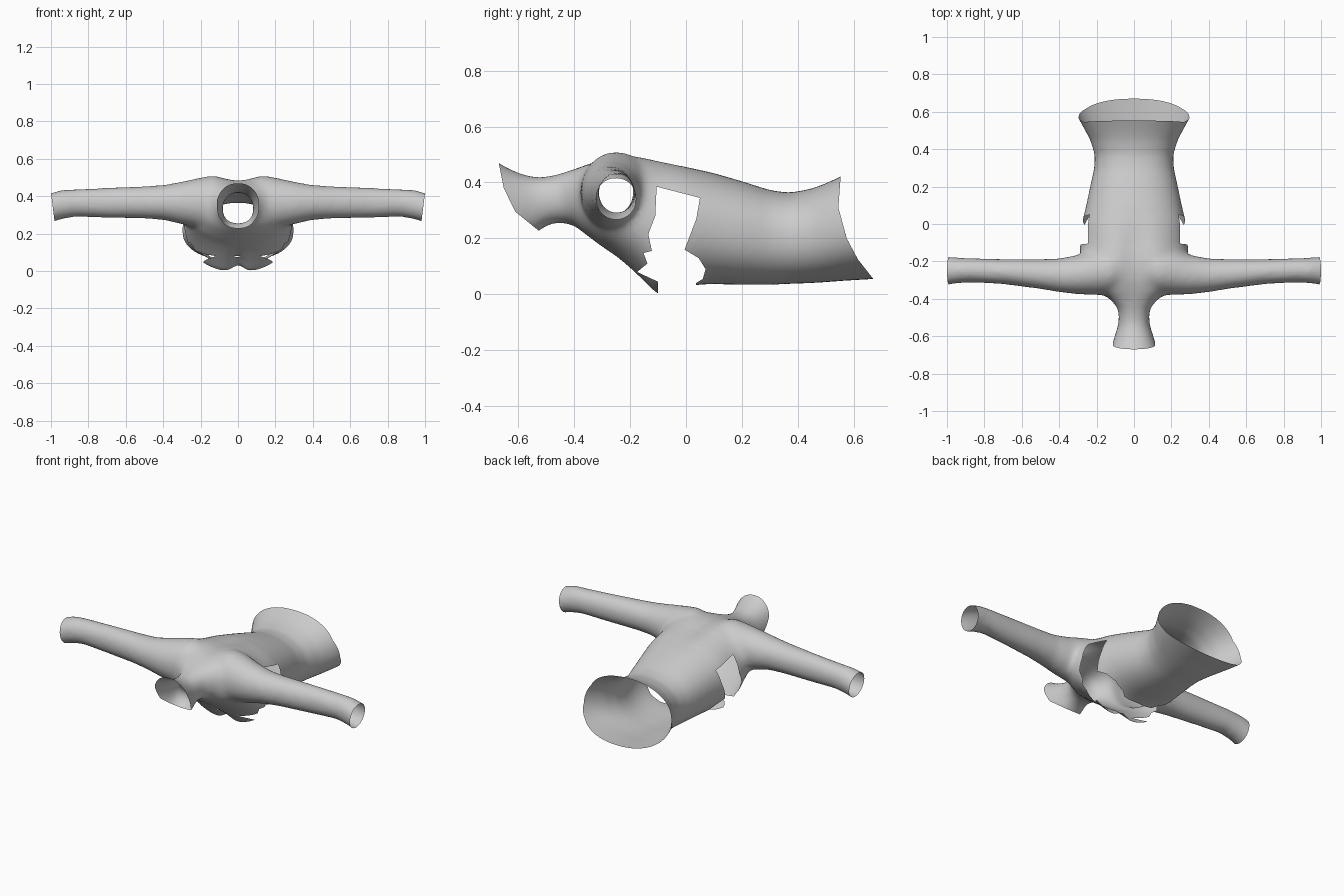
import bpy, bmesh, math
from mathutils import Vector

if "Cube" in bpy.data.objects:
    bpy.data.objects.remove(bpy.data.objects["Cube"])

N = 48

def loft(bm, rings):
    """Skin a list of rings into a closed tube with end caps."""
    vs = [[bm.verts.new(p) for p in r] for r in rings]
    faces = [bm.faces.new((a[i], a[(i + 1) % N], b[(i + 1) % N], b[i]))
             for a, b in zip(vs, vs[1:]) for i in range(N)]
    faces += [bm.faces.new(vs[0]), bm.faces.new(vs[-1])]
    bmesh.ops.recalc_face_normals(bm, faces=faces)

def oval(power):
    for i in range(N):
        a = 2 * math.pi * i / N
        c, s = math.cos(a), math.sin(a)
        yield (math.copysign(abs(c) ** (2 / power), c),
               math.copysign(abs(s) ** (2 / power), s))

def bump(v, centre, width):
    return math.exp(-((v - centre) / width) ** 2)

bm = bmesh.new()

# Trunk from neck to hips: y, half width, bottom z, top z
trunk = [(-.76, .15, .18, .52), (-.70, .135, .19, .49), (-.65, .12, .195, .458),
         (-.60, .104, .20, .435), (-.55, .088, .21, .421), (-.52, .083, .23, .42),
         (-.49, .082, .25, .423), (-.45, .088, .256, .434), (-.40, .13, .247, .452),
         (-.36, .20, .215, .47), (-.30, .265, .17, .494), (-.25, .28, .135, .506),
         (-.20, .287, .09, .51), (-.15, .29, .04, .503), (-.10, .288, -.012, .491),
         (-.05, .285, .0, .478), (0, .28, .02, .465), (.05, .268, .033, .45),
         (.10, .256, .036, .436), (.20, .235, .034, .405), (.30, .213, .034, .373),
         (.37, .21, .037, .363), (.45, .235, .04, .378), (.50, .262, .043, .397),
         (.56, .295, .048, .425), (.68, .35, .055, .49), (.76, .38, .06, .53)]
rings = []
for y, w, z0, z1 in trunk:
    ring = []
    for c, s in oval(2.2):
        x, z = w * c, (z0 + z1) / 2 + (z1 - z0) / 2 * s
        if s > 0:   # spine groove
            z -= .03 * bump(x, 0, .07) * bump(y, -.17, .17)
        else:       # chest cleft
            z += .045 * bump(x, 0, .035) * bump(y, -.1, .09)
        ring.append((x, y, z))
    rings.append(ring)
loft(bm, rings)

# Sleeves, mirrored: x, y range, z range
arm = [(.05, -.37, -.11, .22, .49), (.13, -.378, -.12, .22, .512), (.20, -.38, -.13, .225, .5),
       (.30, -.376, -.165, .25, .478), (.40, -.365, -.184, .273, .46),
       (.50, -.348, -.187, .28, .454), (.70, -.322, -.187, .284, .446),
       (.87, -.312, -.182, .29, .438), (.95, -.318, -.179, .275, .433),
       (1.0, -.327, -.174, .258, .417), (1.08, -.34, -.17, .24, .40)]
for side in (1, -1):
    loft(bm, [[(side * x, (y0 + y1) / 2 + (y1 - y0) / 2 * c, (z0 + z1) / 2 + (z1 - z0) / 2 * s)
               for c, s in oval(2)] for x, y0, y1, z0, z1 in arm])

mesh = bpy.data.meshes.new("garment_torso")
bm.to_mesh(mesh)
bm.free()
obj = bpy.data.objects.new("garment_torso", mesh)
bpy.context.collection.objects.link(obj)

# Fuse parts into one skin and soften the joints
rm = obj.modifiers.new("fuse", 'REMESH')
rm.mode, rm.voxel_size = 'VOXEL', .012
sm = obj.modifiers.new("soften", 'SMOOTH')
sm.factor, sm.iterations = .5, 22
ev = obj.evaluated_get(bpy.context.evaluated_depsgraph_get())
bm = bmesh.new()
bm.from_mesh(ev.to_mesh())
obj.modifiers.clear()

def slice_at(point, normal, clear=False):
    bmesh.ops.bisect_plane(bm, geom=bm.verts[:] + bm.edges[:] + bm.faces[:], dist=1e-5,
                           plane_co=point, plane_no=normal, clear_outer=clear)

def inside(y, z, poly):
    hit = False
    for (ya, za), (yb, zb) in zip(poly, poly[1:] + poly[:1]):
        if (za > z) != (zb > z) and y < (yb - ya) * (z - za) / (zb - za) + ya:
            hit = not hit
    return hit

# Sleeve openings
for side in (1, -1):
    slice_at((side, 0, .42), Vector((side * .16, 0, -.02)).normalized(), True)

# Neck opening, hip opening and the ragged missing band, as side profiles (y, z)
neck = [(-.67, .7), (-.67, .47), (-.652, .38), (-.61, .295), (-.52, .222), (-.52, 0), (-.9, 0), (-.9, .7)]
hips = [(.553, .7), (.553, .42), (.545, .31), (.575, .2), (.615, .125), (.67, .055), (.67, -.1), (.95, -.1), (.95, .7)]
band = [(-.105, .385), (.05, .345), (.037, .27), (-.005, .16), (.045, .13), (.07, .09), (.06, .055), (.035, .04),
        (.035, -.1), (-.1, -.1), (-.1, .045), (-.175, .08), (-.138, .11), (-.152, .148), (-.122, .155),
        (-.135, .215), (-.11, .28)]
for poly in (neck, hips, band):
    for (ya, za), (yb, zb) in zip(poly, poly[1:] + poly[:1]):
        slice_at((0, ya, za), Vector((0, zb - za, ya - yb)).normalized())
cut = []
for f in bm.faces:
    c = f.calc_center_median()
    if any(inside(c.y, c.z, p) for p in (neck, hips, band)):
        cut.append(f)
bmesh.ops.delete(bm, geom=cut, context='FACES')
bmesh.ops.remove_doubles(bm, verts=bm.verts[:], dist=.0004)

bm.to_mesh(mesh)
bm.free()
for p in mesh.polygons:
    p.use_smooth = True
